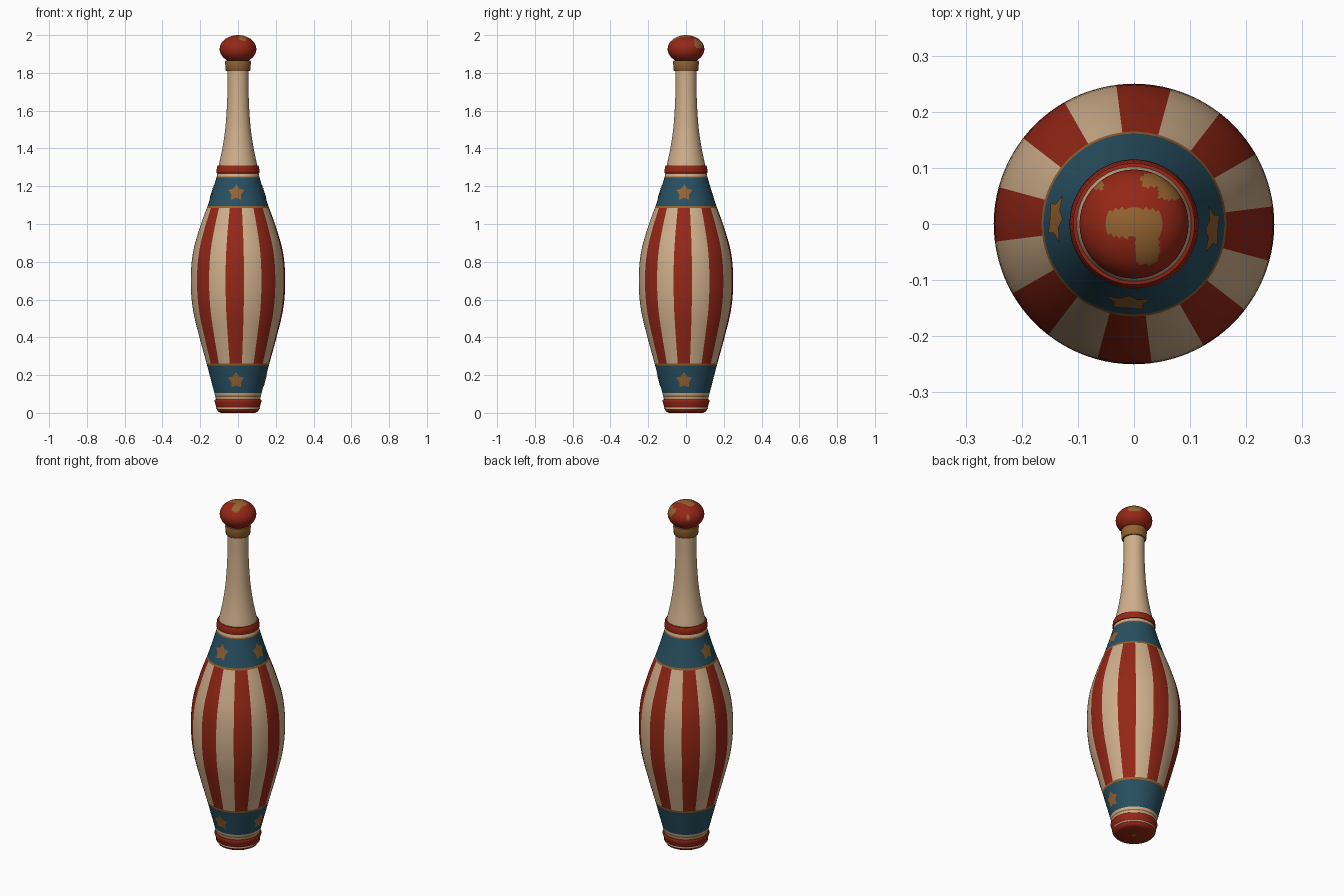
import bpy, bmesh, math
from mathutils import Vector

cube = bpy.data.objects.get("Cube")
if cube:
    bpy.data.objects.remove(cube, do_unlink=True)


def material(name, rgb):
    m = bpy.data.materials.new(name)
    m.use_nodes = True
    color = (*rgb, 1)
    m.diffuse_color = color
    bsdf = next(n for n in m.node_tree.nodes if n.type == "BSDF_PRINCIPLED")
    bsdf.inputs["Base Color"].default_value = color
    bsdf.inputs["Roughness"].default_value = 0.6
    return m


MATS = [
    material("barn red", (0.30, 0.02, 0.008)),
    material("cream", (0.63, 0.43, 0.26)),
    material("deep blue", (0.021, 0.08, 0.12)),
    material("old gold", (0.30, 0.125, 0.03)),
]
RED, CREAM, BLUE, GOLD = range(4)
SEGMENTS = 96
STRIPES = 16
TWIST = math.radians(-4)          # whole paint job is turned slightly
STRIPE = math.tau / STRIPES


def finish(name, bm, angle=35):
    mesh = bpy.data.meshes.new(name)
    bm.to_mesh(mesh)
    bm.free()
    for m in MATS:
        mesh.materials.append(m)
    ob = bpy.data.objects.new(name, mesh)
    bpy.context.collection.objects.link(ob)
    bpy.ops.object.select_all(action="DESELECT")
    ob.select_set(True)
    bpy.context.view_layer.objects.active = ob
    bpy.ops.object.shade_smooth_by_angle(angle=math.radians(angle))
    return ob


def lathe(name, rows, rule):
    """Revolve (radius, height) rows; rule gives each face its colour."""
    bm = bmesh.new()
    start = TWIST - STRIPE / 2
    rings = []
    for r, z in rows:
        angles = [start + math.tau * i / SEGMENTS for i in range(SEGMENTS)]
        rings.append([bm.verts.new((r * math.cos(a), r * math.sin(a), z)) for a in angles])
    for low, high in zip(rings, rings[1:]):
        for i in range(SEGMENTS):
            j = (i + 1) % SEGMENTS
            f = bm.faces.new((low[i], low[j], high[j], high[i]))
            f.material_index = rule(f.calc_center_median())
    bmesh.ops.remove_doubles(bm, verts=bm.verts, dist=1e-5)
    return finish(name, bm)


# Smooth silhouette of the turned wood: (height, radius)
SHAPE = [(0.07, 0.116), (0.25, 0.163), (0.4, 0.204), (0.55, 0.239), (0.7, 0.25),
         (0.85, 0.238), (1.0, 0.196), (1.09, 0.163), (1.25, 0.113), (1.31, 0.102),
         (1.4, 0.083), (1.5, 0.068), (1.6, 0.060), (1.7, 0.056), (1.82, 0.055)]


def slope(i):
    a, b = SHAPE[max(i - 1, 0)], SHAPE[min(i + 1, len(SHAPE) - 1)]
    return (b[1] - a[1]) / (b[0] - a[0])


def radius(z):
    i = max(k for k in range(len(SHAPE) - 1) if k == 0 or SHAPE[k][0] <= z)
    (z0, r0), (z1, r1) = SHAPE[i], SHAPE[i + 1]
    h = z1 - z0
    t = (z - z0) / h
    return ((2 * t**3 - 3 * t**2 + 1) * r0 + (t**3 - 2 * t**2 + t) * h * slope(i)
            + (3 * t**2 - 2 * t**3) * r1 + (t**3 - t**2) * h * slope(i + 1))


# Painted bands up the body: (top height, colour), None marks the stripes
BANDS = [(0.085, CREAM), (0.092, GOLD), (0.105, CREAM), (0.25, BLUE), (0.262, GOLD),
         (1.085, None), (1.096, GOLD), (1.245, BLUE), (1.252, GOLD), (1.27, CREAM),
         (1.31, CREAM), (1.82, CREAM)]


def body_colour(c):
    colour = next(col for top, col in BANDS if c.z < top)
    if colour is None:
        turn = (math.atan2(c.y, c.x) - TWIST + STRIPE / 2) / STRIPE
        return RED if math.floor(turn) % 2 == 0 else CREAM
    return colour


heights = [0.07]
for top, _ in BANDS:
    low = heights[-1]
    steps = max(1, round((top - low) / 0.03))
    heights += [low + (top - low) * k / steps for k in range(1, steps + 1)]
lathe("body_and_neck", [(radius(z), z) for z in heights], body_colour)

# Base cap with a rounded rim and a small gold plug underneath
lathe("base_cap",
      [(0, 0), (0.012, 0), (0.092, 0), (0.104, 0.006), (0.112, 0.018), (0.119, 0.045),
       (0.124, 0.060), (0.124, 0.066), (0.121, 0.071), (0.112, 0.073)],
      lambda c: GOLD if c.z < 0.001 and c.xy.length < 0.012 else RED)
lathe("base_trim", [(0.1135, 0.02), (0.1155, 0.021), (0.1165, 0.025), (0.1155, 0.028)],
      lambda c: CREAM)

# Raised red ring at the shoulder
lathe("shoulder_ring",
      [(0.105, 1.268), (0.113, 1.269), (0.115, 1.275), (0.111, 1.303), (0.108, 1.309), (0.098, 1.311)],
      lambda c: RED)

# Collar under the knob
lathe("collar",
      [(0.05, 1.81), (0.062, 1.81), (0.065, 1.814), (0.068, 1.852), (0.067, 1.866), (0.05, 1.866)],
      lambda c: GOLD)


# Knob with worn gold patches: (x, y, half width, half depth)
PATCHES = [(0.0, 0.002, 0.048, 0.026), (0.024, -0.034, 0.021, 0.038),
           (0.035, 0.078, 0.022, 0.012), (0.062, 0.06, 0.02, 0.016),
           (-0.066, 0.07, 0.011, 0.009)]


def knob_colour(c):
    for x, y, w, d in PATCHES:
        if c.z > 1.93 and ((c.x - x) / w) ** 4 + ((c.y - y) / d) ** 4 < 1:
            return GOLD
    return RED


ROWS = 40
knob = []
for k in range(ROWS + 1):
    a = -math.pi / 2 + math.pi * k / ROWS
    knob.append((0.097 * math.cos(a) if 0 < k < ROWS else 0, 1.926 + 0.074 * math.sin(a)))
lathe("knob", knob, knob_colour)


# Stars wrapped onto the blue bands
def star(name, turn, height):
    bm = bmesh.new()
    around = math.radians(turn) + TWIST

    def place(u, v):
        r = radius(height + v) + 0.003
        a = around + u / r
        return bm.verts.new((r * math.cos(a), r * math.sin(a), height + v))

    centre = place(0, 0)
    rim = []
    for k in range(10):
        a = math.pi / 2 + math.tau * k / 10
        size = 0.045 if k % 2 == 0 else 0.027
        rim.append(place(size * math.cos(a), size * math.sin(a)))
    for k in range(10):
        f = bm.faces.new((centre, rim[k], rim[(k + 1) % 10]))
        f.material_index = GOLD
    finish(name, bm)


for side, turn in (("front", -90), ("left", 0), ("right", 180)):
    star(side + "_upper_star", turn, 1.165)
    if side != "right":
        star(side + "_lower_star", turn, 0.172)
